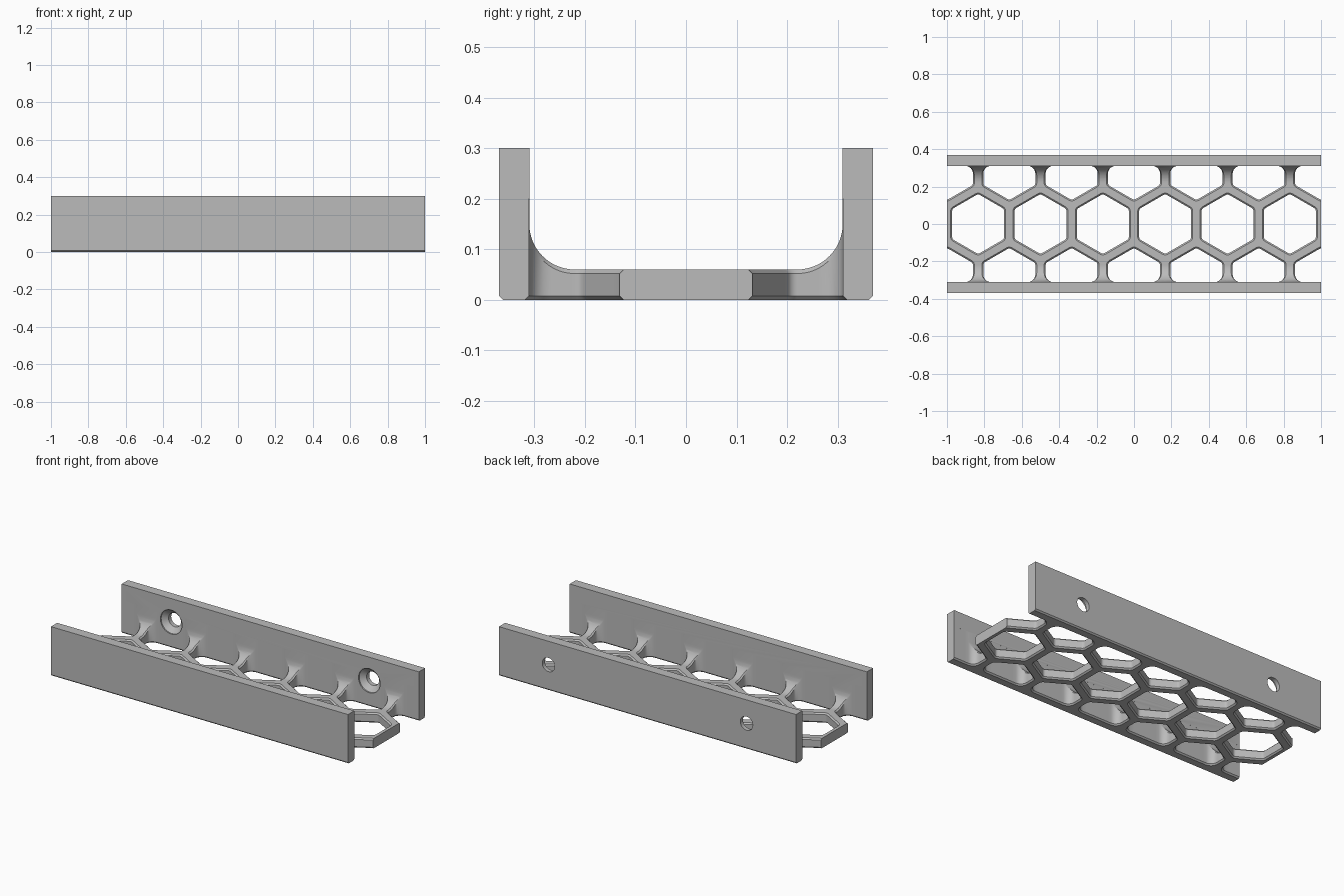
import bpy, bmesh, math
from mathutils import Vector

HALF_W, WALL_Y, WALL_H, FLOOR_H = 0.37, 0.31, 0.30, 0.06
FILLET, CHAMFER = 0.09, 0.008
PITCH, APOTHEM = 1 / 3, 0.139
ROW = PITCH * math.cos(math.pi / 6)

if "Cube" in bpy.data.objects:
    bpy.data.objects.remove(bpy.data.objects["Cube"])

grey = bpy.data.materials.new("grey plastic")
grey.use_nodes = True
grey.diffuse_color = (0.5, 0.5, 0.5, 1)
grey.node_tree.nodes["Principled BSDF"].inputs["Base Color"].default_value = (0.5, 0.5, 0.5, 1)


def loft(bm, rings):
    """Closed solid through a list of equal point rings."""
    loops = [[bm.verts.new(p) for p in ring] for ring in rings]
    n = len(loops[0])
    for a, b in zip(loops, loops[1:]):
        for i in range(n):
            j = (i + 1) % n
            bm.faces.new((a[i], a[j], b[j], b[i]))
    bm.faces.new(loops[0][::-1])
    bm.faces.new(loops[-1])


def make_object(name, bm):
    bmesh.ops.recalc_face_normals(bm, faces=bm.faces)
    mesh = bpy.data.meshes.new(name)
    bm.to_mesh(mesh)
    bm.free()
    mesh.materials.append(grey)
    ob = bpy.data.objects.new(name, mesh)
    bpy.context.scene.collection.objects.link(ob)
    return ob


def floor_height(y):
    """Top of the floor, rising in a fillet towards the walls."""
    t = min(max(abs(y) - (WALL_Y - FILLET), 0), FILLET)
    return FLOOR_H + FILLET - math.sqrt(FILLET ** 2 - t ** 2)


def rounded(corners, radii, steps=6, splits=8):
    """Polygon with rounded corners and subdivided straight sides."""
    arcs = []
    for i, (c, r) in enumerate(zip(corners, radii)):
        c = Vector(c)
        u = (Vector(corners[i - 1]) - c).normalized()
        v = (Vector(corners[(i + 1) % len(corners)]) - c).normalized()
        half = u.angle(v) / 2
        centre = c + (u + v).normalized() * r / math.sin(half)
        p = c + u * r / math.tan(half) - centre
        q = c + v * r / math.tan(half) - centre
        sweep = math.pi - 2 * half
        arcs.append([centre + (p * math.sin(sweep * (1 - k / steps))
                     + q * math.sin(sweep * k / steps)) / math.sin(sweep)
                     for k in range(steps + 1)])
    points = []
    for arc, following in zip(arcs, arcs[1:] + arcs[:1]):
        points += arc
        points += [arc[-1].lerp(following[0], k / splits) for k in range(1, splits)]
    return points


def hexagon(d, top):
    radius = (APOTHEM + d) / math.cos(math.pi / 6)
    corners = [(radius * math.sin(k * math.pi / 3), radius * math.cos(k * math.pi / 3))
               for k in range(6)]
    return rounded(corners, [0.02 + d] * 6)


def wall_cell(d, top):
    """Hexagon of the outer row, cut off flat at the wall."""
    a = APOTHEM + d
    tip = a / math.cos(math.pi / 6)
    corners = [(-a, top), (a, top), (a, ROW - tip / 2), (0, ROW - tip), (-a, ROW - tip / 2)]
    return rounded(corners, [0.04 + d] * 2 + [0.02 + d] * 3)


def cut_cell(bm, outline, x, side=1):
    """Hole cutter that flares into chamfers below and above the floor."""
    over = 0.001
    wall = WALL_Y + 0.0002
    plain = outline(0, wall)
    low = outline(CHAMFER + over, wall + CHAMFER + over)
    high = outline(CHAMFER + over, wall)
    rings = [
        [(x + p.x, side * p.y, -over) for p in low],
        [(x + p.x, side * p.y, CHAMFER) for p in plain],
        [(x + p.x, side * p.y, floor_height(p.y) - CHAMFER) for p in plain],
        [(x + p.x, side * p.y, floor_height(p.y) + over) for p in high],
        [(x + p.x, side * p.y, 0.2) for p in high]]
    loft(bm, rings)


# Channel: floor, filleted inside corners and two upright walls
half = [(HALF_W - CHAMFER, 0), (HALF_W, CHAMFER), (HALF_W, WALL_H), (WALL_Y, WALL_H)]
for k in range(17):
    a = k / 16 * math.pi / 2
    half.append((WALL_Y - FILLET + FILLET * math.cos(a),
                 FLOOR_H + FILLET - FILLET * math.sin(a)))
profile = half + [(-y, z) for y, z in reversed(half)]
bm = bmesh.new()
loft(bm, [[(x, y, z) for y, z in profile] for x in (-1, 1)])
channel = make_object("honeycomb_channel", bm)

# Cutters: middle row, both wall rows and the countersunk screw holes
bm = bmesh.new()
for k in range(6):
    cut_cell(bm, hexagon, (k - 2.5) * PITCH)
for k in range(7):
    for side in (-1, 1):
        cut_cell(bm, wall_cell, (k - 3) * PITCH, side)
screw = [(0.073, WALL_Y - 0.02), (0.073, WALL_Y + 0.008), (0.042, WALL_Y + 0.034),
         (0.042, HALF_W + 0.02)]
for x in (-2 * PITCH, 2 * PITCH):
    loft(bm, [[(x + r * math.cos(k * math.pi / 20), y, 0.157 + r * math.sin(k * math.pi / 20))
               for k in range(40)] for r, y in screw])
cutter = make_object("hole_cutter", bm)
cutter.hide_render = True

# Cut the holes and finish the shading
mod = channel.modifiers.new("holes", 'BOOLEAN')
mod.operation = 'DIFFERENCE'
mod.solver = 'EXACT'
mod.use_self = True
mod.object = cutter
bpy.ops.object.select_all(action='DESELECT')
channel.select_set(True)
bpy.context.view_layer.objects.active = channel
bpy.ops.object.modifier_apply(modifier=mod.name)
bpy.data.objects.remove(cutter)
bpy.ops.object.shade_smooth_by_angle(angle=math.radians(30))
